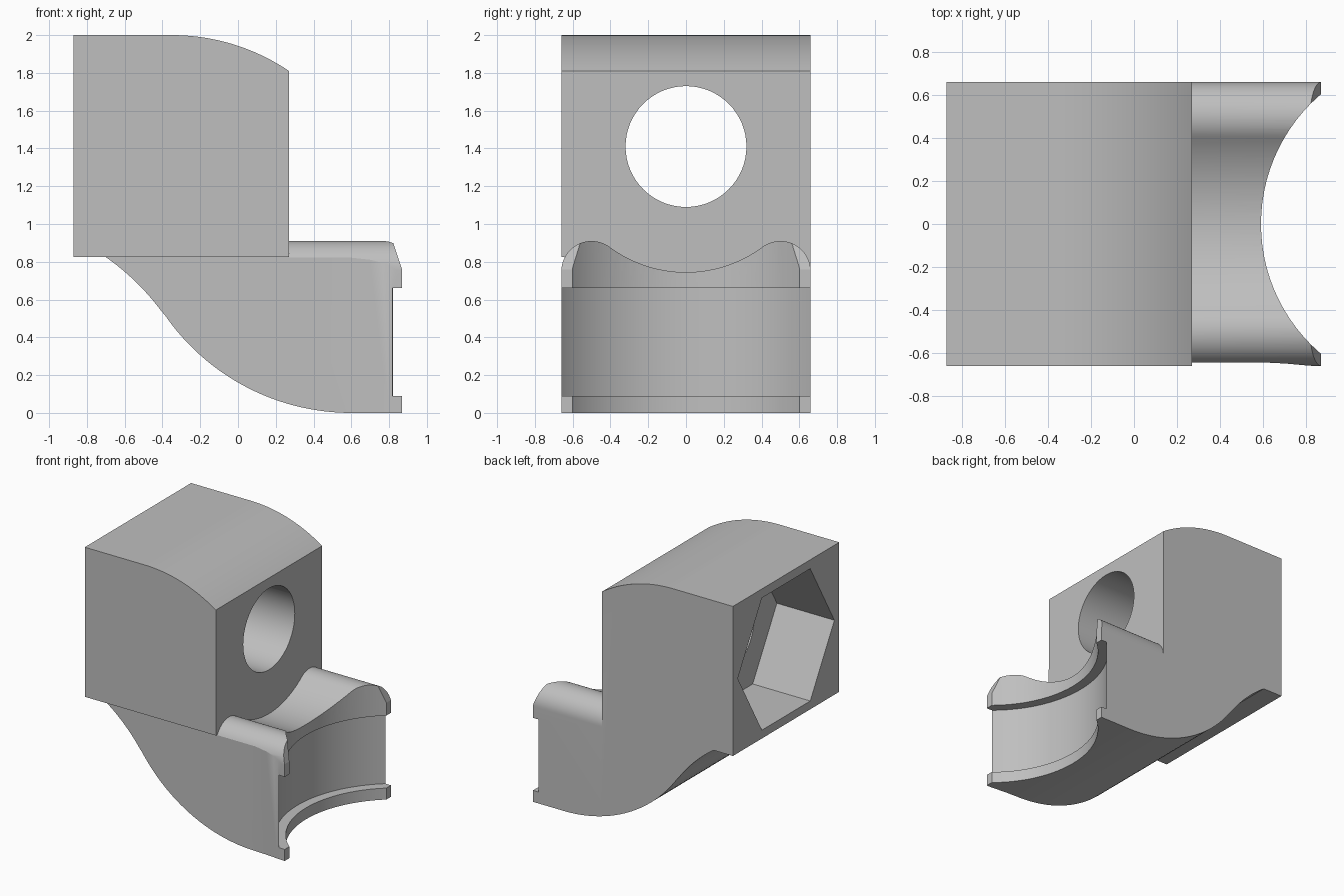
import bpy, bmesh
from math import sin, cos, pi, radians
from mathutils import Vector

cube = bpy.data.objects.get("Cube")
if cube:
    bpy.data.objects.remove(cube, do_unlink=True)

grey = bpy.data.materials.new("plain_grey")
grey.use_nodes = True
colour = (0.52, 0.52, 0.52, 1)
grey.diffuse_color = colour
grey.node_tree.nodes["Principled BSDF"].inputs["Base Color"].default_value = colour


def arc(cx, cy, r, start, end, n=24):
    """Points on an arc, angles in degrees."""
    return [(cx + r * cos(radians(start + (end - start) * i / n)),
             cy + r * sin(radians(start + (end - start) * i / n))) for i in range(n + 1)]


def prism(name, points, axis, low, high):
    """Extrude a flat outline along one axis from low to high."""
    place = {"X": lambda a, b: (low, a, b),
             "Y": lambda a, b: (a, low, b),
             "Z": lambda a, b: (a, b, low)}[axis]
    bm = bmesh.new()
    face = bm.faces.new([bm.verts.new(place(a, b)) for a, b in points])
    out = bmesh.ops.extrude_face_region(bm, geom=[face])
    step = Vector([high - low if axis == k else 0 for k in "XYZ"])
    moved = [g for g in out["geom"] if isinstance(g, bmesh.types.BMVert)]
    bmesh.ops.translate(bm, verts=moved, vec=step)
    bmesh.ops.recalc_face_normals(bm, faces=bm.faces)
    mesh = bpy.data.meshes.new(name)
    bm.to_mesh(mesh)
    bm.free()
    mesh.materials.append(grey)
    obj = bpy.data.objects.new(name, mesh)
    bpy.context.collection.objects.link(obj)
    return obj


def circle(cx, cy, r, n=96):
    return arc(cx, cy, r, 0, 360, n)[:-1]


def cut(target, cutter):
    cutter.hide_render = True
    bpy.context.view_layer.objects.active = target
    mod = target.modifiers.new("cut", "BOOLEAN")
    mod.operation = "DIFFERENCE"
    mod.solver = "EXACT"
    mod.object = cutter
    bpy.ops.object.modifier_apply(modifier=mod.name)
    bpy.data.objects.remove(cutter, do_unlink=True)


# Side silhouette: curved underside, overhanging block, crowned top, jaw nose
outline = arc(0.6, 1.2, 1.2, 270, 214.8, 32)
outline += arc(-1.436, -0.226, 1.283, 35, 55, 12)[1:]
outline += [(-0.87, 0.825), (-0.87, 2)]
outline += arc(-0.35, 0.893, 1.107, 90, 56, 20)
outline += [(0.27, 0.92), (0.815, 0.92), (0.868, 0.76), (0.868, 0)]
body = prism("clamp_body", outline, "Y", -0.66, 0.66)

# Saddle top of the jaw with rounded shoulders
shoulder = arc(0.5, 0.75, 0.16, 0, 126.5, 24)
valley = arc(0, 1.425, 0.68, -53.5, -90, 16)[1:]
half = shoulder + valley
saddle = half + [(-y, z) for y, z in reversed(half[:-1])]
saddle = [(0.8, 1.3), (0.8, 0.75)] + saddle + [(-0.8, 0.75), (-0.8, 1.3)]
cut(body, prism("saddle_cutter", saddle, "X", 0.27, 1.2))

# Slightly narrowed front cheek below the block
cheek = [(-1, -0.8), (-1, -0.643), (0.6, -0.643), (0.7, -0.648),
         (0.8, -0.657), (0.868, -0.662), (1, -0.8)]
cut(body, prism("cheek_cutter", cheek, "Z", -0.1, 0.825))

# Round jaw opening with a deeper band that leaves two lips
cut(body, prism("jaw_cutter", circle(1.382, 0, 0.792), "Z", -0.1, 1.2))
cut(body, prism("band_cutter", circle(1.382, 0, 0.867), "Z", 0.09, 0.66))

# Bolt hole and hexagonal nut pocket
cut(body, prism("bolt_cutter", circle(0, 1.41, 0.32, 64), "X", -1, 0.5))
cut(body, prism("nut_cutter", circle(0, 1.41, 0.6, 6), "X", -1, -0.37))

bpy.ops.object.select_all(action="DESELECT")
body.select_set(True)
bpy.context.view_layer.objects.active = body
bpy.ops.object.shade_smooth_by_angle(angle=radians(15))
